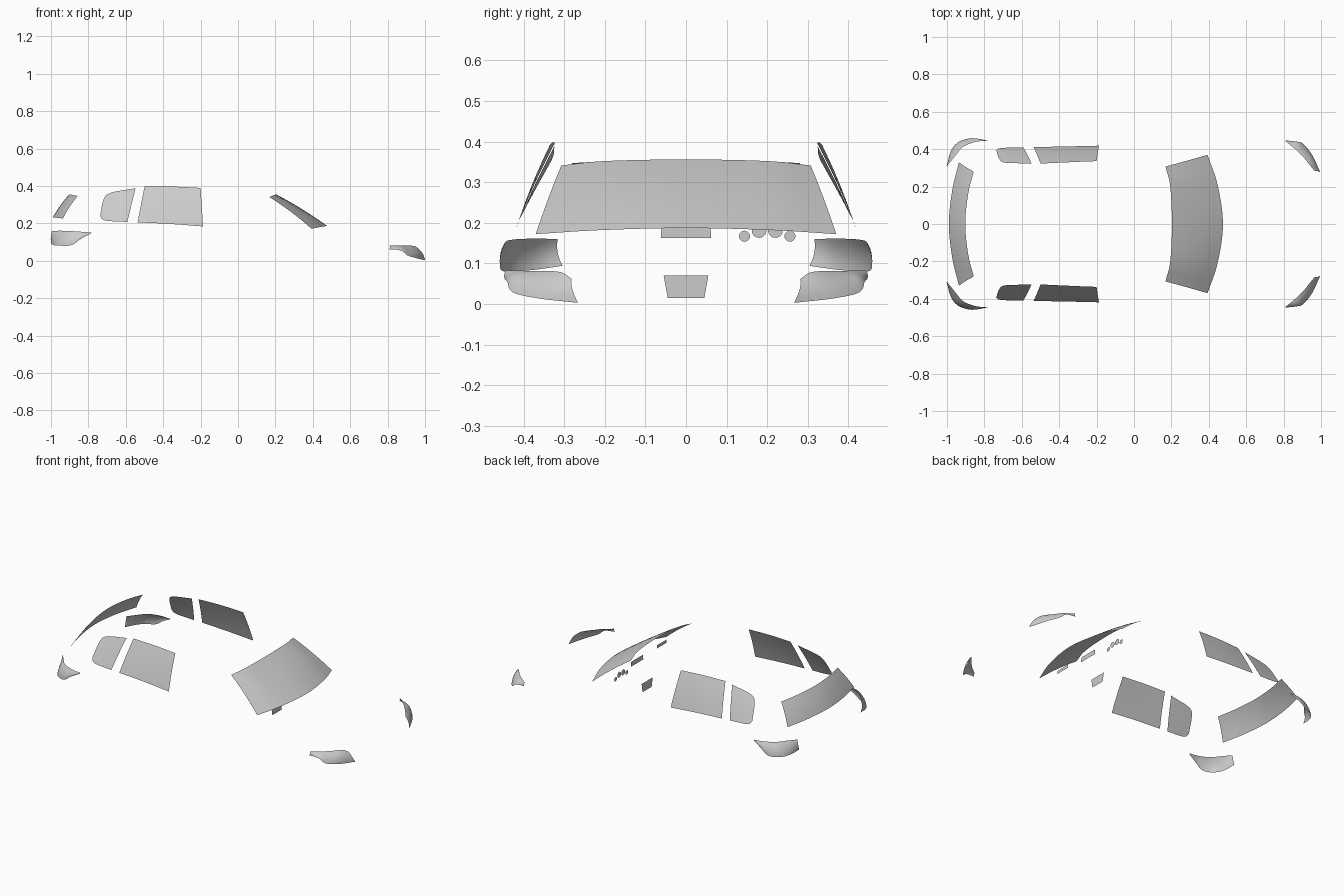
import bpy, bmesh, math
from mathutils import Vector

if "Cube" in bpy.data.objects:
    bpy.data.objects.remove(bpy.data.objects["Cube"])


def spline(pts, n):
    """Sample a Catmull-Rom curve through pts."""
    p = [Vector(q) for q in pts]
    p = [2 * p[0] - p[1]] + p + [2 * p[-1] - p[-2]]
    out = []
    for i in range(n + 1):
        u = i / n * (len(p) - 3)
        k = min(int(u), len(p) - 4)
        t = u - k
        a, b, c, d = p[k:k + 4]
        out.append(0.5 * (2 * b + (c - a) * t + (2 * a - 5 * b + 4 * c - d) * t * t
                          + (3 * b - a - 3 * c + d) * t ** 3))
    return out


def finish(name, bm, mirror=False):
    bmesh.ops.remove_doubles(bm, verts=bm.verts, dist=1e-5)
    bmesh.ops.recalc_face_normals(bm, faces=bm.faces)
    me = bpy.data.meshes.new(name)
    bm.to_mesh(me)
    bm.free()
    me.shade_smooth()
    ob = bpy.data.objects.new(name, me)
    bpy.context.collection.objects.link(ob)
    if mirror:
        mod = ob.modifiers.new("mirror", 'MIRROR')
        mod.use_axis = (False, True, False)
        mod.use_mirror_merge = False
    return ob


def loft(name, top, bottom, bulge=(0, 0, 0), n=16, rows=6, mirror=False, shape=None):
    """Curved panel between two rails, bulging in the middle."""
    bm = bmesh.new()
    a, b = spline(top, n), spline(bottom, n)
    grid = []
    for r in range(rows + 1):
        t = r / rows
        row = []
        for p, q in zip(a, b):
            co = p.lerp(q, t) + Vector(bulge) * 4 * t * (1 - t) * min(1, (p - q).length / 0.06)
            row.append(bm.verts.new(shape(co) if shape else co))
        grid.append(row)
    for r in range(rows):
        for c in range(n):
            bm.faces.new((grid[r][c], grid[r][c + 1], grid[r + 1][c + 1], grid[r + 1][c]))
    return finish(name, bm, mirror)


def across(half):
    """Full-width rail from its centre-to-side half."""
    return [(x, -y, z) for x, y, z in reversed(half)] + half[1:]


def plate(name, x, outline):
    """Flat plate facing along the car."""
    bm = bmesh.new()
    bm.faces.new([bm.verts.new((x, y, z)) for y, z in outline])
    return finish(name, bm)


def side_glass(p):
    """Lean and curve of the car's side."""
    x, _, z = p
    t = (z - 0.2) / 0.194
    y = 0.334 + 0.41 * (0.394 - z) - 0.11 * (x + 0.2) ** 2 * t + 0.016 * t * (1 - t)
    return Vector((x, y, z))


# Front and rear glass
loft("windshield",
     across([(0.203, 0, 0.356), (0.194, 0.2, 0.352), (0.168, 0.307, 0.341)]),
     across([(0.476, 0, 0.187), (0.447, 0.21, 0.182), (0.393, 0.37, 0.172)]),
     bulge=(0.003, 0, 0.005))
loft("rear_window",
     across([(-0.902, 0, 0.356), (-0.887, 0.16, 0.353), (-0.857, 0.28, 0.347)]),
     across([(-0.99, 0, 0.233), (-0.972, 0.18, 0.231), (-0.936, 0.33, 0.227)]),
     bulge=(-0.003, 0, 0.003))

# Side windows, both sides
loft("door_window",
     [(-0.5, 0, 0.397), (-0.35, 0, 0.397), (-0.2, 0, 0.39)],
     [(-0.537, 0, 0.206), (-0.36, 0, 0.197), (-0.187, 0, 0.184)],
     mirror=True, shape=side_glass)
loft("quarter_window",
     [(-0.736, 0, 0.246), (-0.718, 0, 0.33), (-0.68, 0, 0.364), (-0.548, 0, 0.388)],
     [(-0.737, 0, 0.24), (-0.725, 0, 0.222), (-0.69, 0, 0.213), (-0.592, 0, 0.208)],
     mirror=True, shape=side_glass)

# Wrap-around lamps, both sides
loft("headlight",
     [(0.81, 0.443, 0.083), (0.86, 0.402, 0.082), (0.9, 0.364, 0.081),
      (0.944, 0.31, 0.079), (0.968, 0.282, 0.062)],
     [(0.81, 0.447, 0.062), (0.872, 0.44, 0.055), (0.906, 0.427, 0.029),
      (0.955, 0.365, 0.014), (1.0, 0.266, 0.003)],
     bulge=(0.005, 0.006, 0.004), mirror=True)
loft("taillight",
     [(-0.995, 0.316, 0.16), (-0.955, 0.365, 0.161), (-0.915, 0.412, 0.16),
      (-0.86, 0.436, 0.157), (-0.82, 0.443, 0.154), (-0.783, 0.445, 0.152)],
     [(-0.999, 0.304, 0.094), (-0.985, 0.375, 0.084), (-0.95, 0.43, 0.081),
      (-0.89, 0.456, 0.084), (-0.84, 0.456, 0.118), (-0.785, 0.446, 0.146)],
     bulge=(-0.004, 0.006, 0), mirror=True)

# Dashboard panels
plate("dash_screen", 0.34, [(-0.062, 0.162), (0.062, 0.162), (0.06, 0.192), (-0.06, 0.192)])
plate("console_panel", 0.27, [(-0.045, 0.015), (0.045, 0.015), (0.055, 0.07), (-0.055, 0.07)])
plate("dash_vent", 0.333, [(-0.28, 0.184), (-0.188, 0.184), (-0.188, 0.204), (-0.28, 0.204)])

# Instrument gauges
for i, (y, z, r) in enumerate([(0.144, 0.167, 0.0135), (0.18, 0.181, 0.018),
                               (0.22, 0.181, 0.018), (0.256, 0.167, 0.0135)]):
    ring = [2 * math.pi * k / 20 for k in range(20)]
    plate(f"gauge_{i + 1}", 0.31, [(y + r * math.cos(a), z + r * math.sin(a)) for a in ring])
